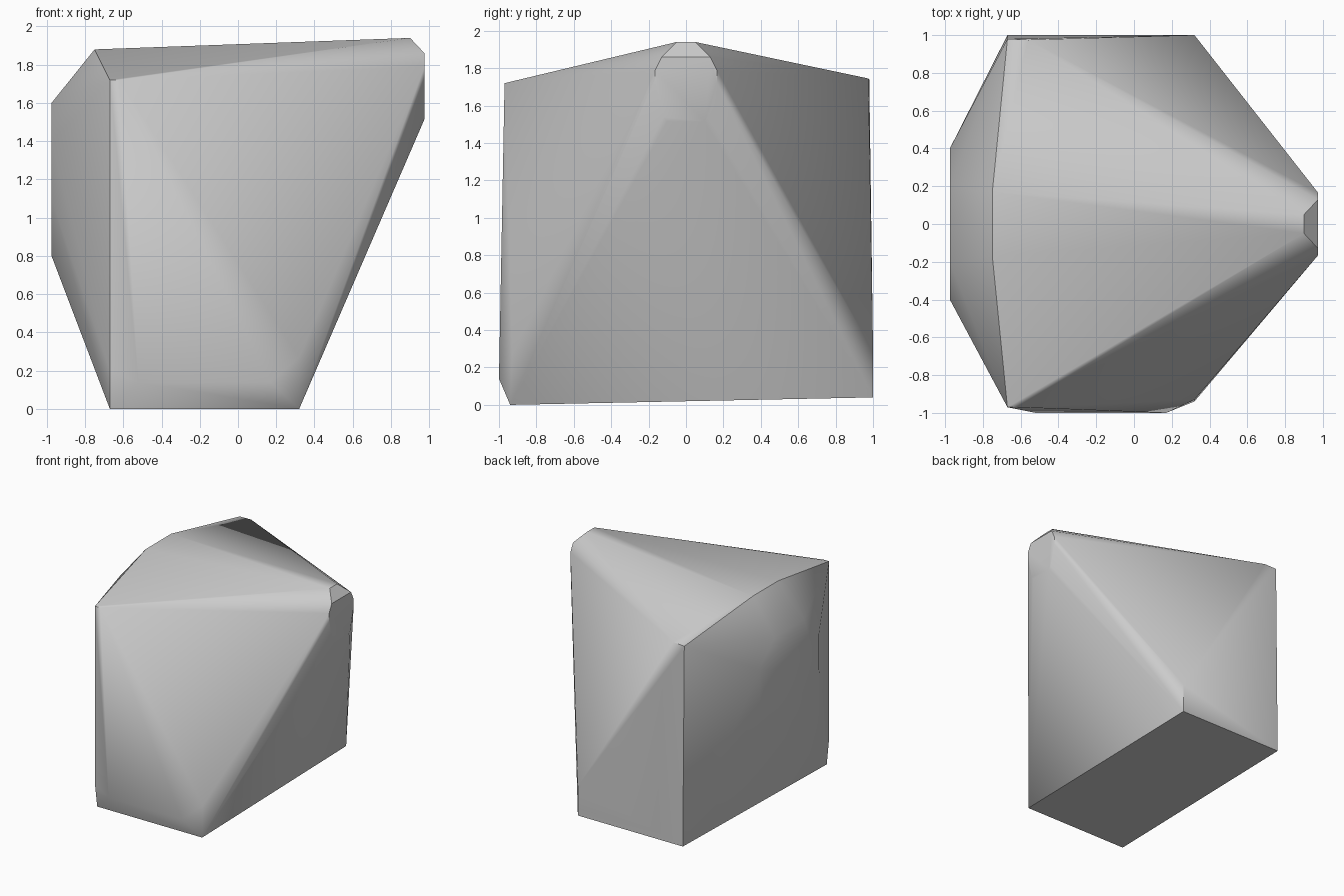
import bpy, bmesh, math

cube = bpy.data.objects.get("Cube")
if cube:
    bpy.data.objects.remove(cube, do_unlink=True)

stone = bpy.data.materials.new("pale grey")
stone.use_nodes = True
grey = (0.6, 0.6, 0.6, 1)
stone.diffuse_color = grey
stone.node_tree.nodes["Principled BSDF"].inputs["Base Color"].default_value = grey


def mirrored(x, profile):
    """Place half outline points (y, z) at x on both sides of the middle."""
    return [(x, side * y, z) for y, z in profile for side in (-1, 1)]


LEFT, RIGHT = -0.67, 0.32
points = []
# rounded flat tip and the short top edge above it
points += mirrored(0.975, [(0.13, 1.86), (0.165, 1.79), (0.165, 1.72), (0.12, 1.54), (0.1, 1.515)])
points += mirrored(0.9, [(0.05, 1.94)])
# top edge at the far end
points += mirrored(-0.75, [(0.17, 1.88)])
# eight-sided flat end opposite the tip
points += mirrored(-0.975, [(0.2, 1.6), (0.4, 1.4), (0.4, 1.1), (0.2, 0.8)])
# upper corners
points += [(LEFT, -0.97, 1.72), (-0.62, -0.97, 1.72),
           (LEFT, 0.98, 1.74), (-0.56, 0.975, 1.745)]
# sloping base
for x in (LEFT, RIGHT):
    points += [(x, -0.94, 0), (x, 1, 0.04)]
# bevels above the base corners
points += [(RIGHT, -0.93, 0.27), (RIGHT, 1, 0.29), (LEFT, -0.97, 0.2),
           (-0.52, -1, 0.14), (0.17, -1, 0.14)]

# wrap the outlines into one closed faceted block
bm = bmesh.new()
for p in points:
    bm.verts.new(p)
hull = bmesh.ops.convex_hull(bm, input=bm.verts)
loose = {v for v in hull["geom_interior"] + hull["geom_unused"]
         if isinstance(v, bmesh.types.BMVert)}
bmesh.ops.delete(bm, geom=list(loose), context="VERTS")
bmesh.ops.dissolve_limit(bm, angle_limit=math.radians(0.5),
                         verts=bm.verts, edges=bm.edges)
bmesh.ops.recalc_face_normals(bm, faces=bm.faces)
mesh = bpy.data.meshes.new("faceted_block")
bm.to_mesh(mesh)
bm.free()
mesh.materials.append(stone)
block = bpy.data.objects.new("faceted_block", mesh)
bpy.context.collection.objects.link(block)

# soft shading over gentle bevels, crisp main edges
bpy.ops.object.select_all(action="DESELECT")
block.select_set(True)
bpy.context.view_layer.objects.active = block
bpy.ops.object.shade_smooth_by_angle(angle=math.radians(35))
